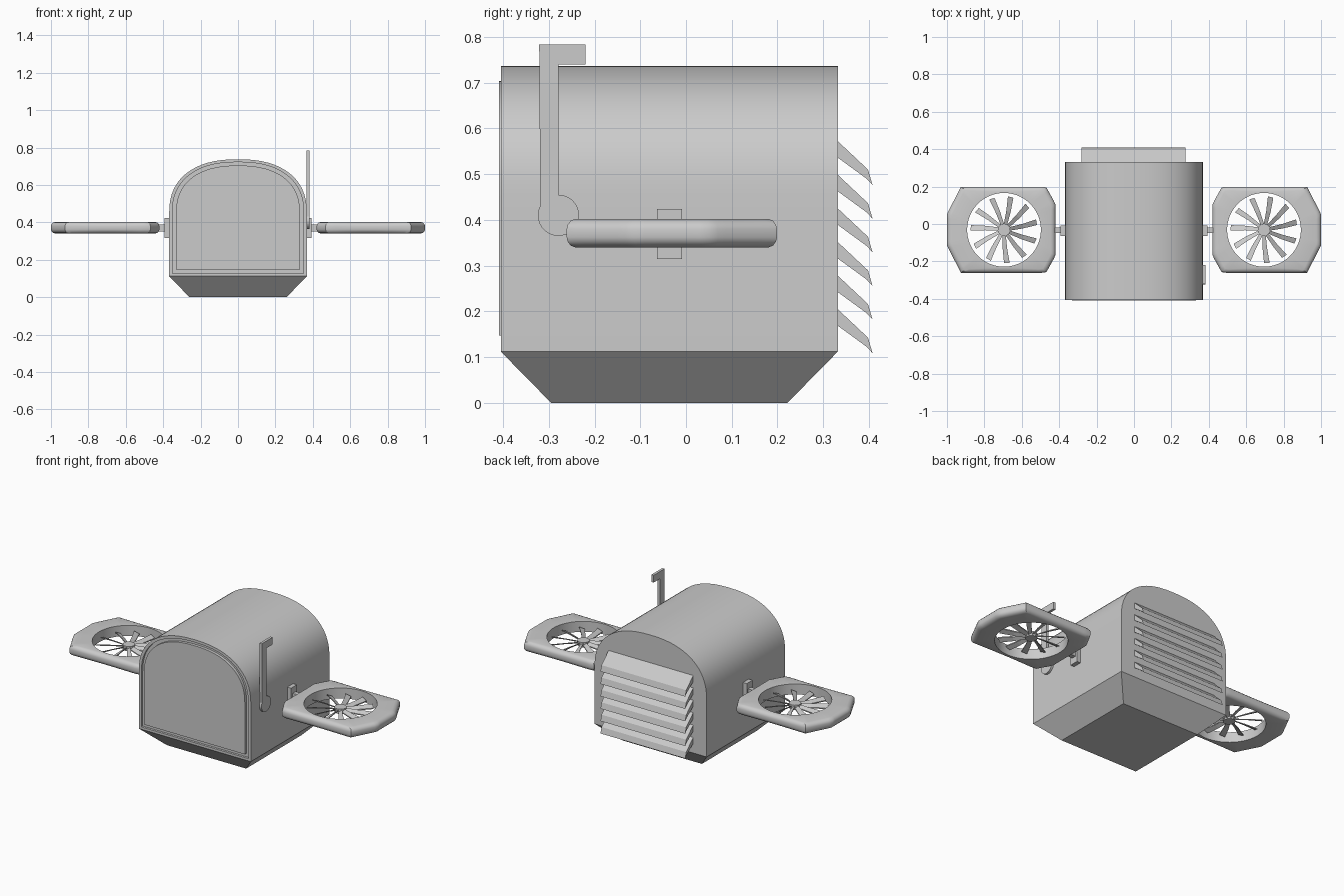
import bpy, bmesh
from math import sin, cos, pi, radians
from mathutils import Vector

if "Cube" in bpy.data.objects:
    bpy.data.objects.remove(bpy.data.objects["Cube"])


def finish(name, bm, smooth=False):
    bmesh.ops.recalc_face_normals(bm, faces=bm.faces)
    me = bpy.data.meshes.new(name)
    bm.to_mesh(me)
    bm.free()
    ob = bpy.data.objects.new(name, me)
    bpy.context.collection.objects.link(ob)
    if smooth:
        bpy.ops.object.select_all(action='DESELECT')
        ob.select_set(True)
        bpy.context.view_layer.objects.active = ob
        bpy.ops.object.shade_smooth_by_angle(angle=radians(32))
    return ob


def add_loft(bm, loops, cap=True, closed=False):
    rows = [[bm.verts.new(p) for p in lp] for lp in loops]
    n = len(rows[0])
    pairs = list(zip(rows, rows[1:])) + ([(rows[-1], rows[0])] if closed else [])
    for a, b in pairs:
        for i in range(n):
            j = (i + 1) % n
            bm.faces.new((a[i], a[j], b[j], b[i]))
    if cap:
        bm.faces.new(rows[0])
        bm.faces.new(rows[-1])


def loft(name, loops, smooth=False, **kw):
    bm = bmesh.new()
    add_loft(bm, loops, **kw)
    return finish(name, bm, smooth)


def box(name, x0, x1, y0, y1, z0, z1):
    return loft(name, [[(x0, y0, z), (x1, y0, z), (x1, y1, z), (x0, y1, z)] for z in (z0, z1)])


def arch(inset, y, bottom=0.112):
    # flat-bottomed arch with a squarish crown
    w, h, n = 0.368 - inset, 0.287 - inset * 0.9, 2 / 2.35
    pts = [(-w, y, bottom), (w, y, bottom)]
    for i in range(33):
        a = pi * i / 32
        c, s = cos(a), max(0, sin(a))
        pts.append((w * abs(c) ** n * (1 if c >= 0 else -1), y, 0.45 + h * s ** n))
    return pts


# Body with a raised rim and groove round the door
loft("body_shell", [arch(0, 0.332), arch(0, -0.405), arch(0.017, -0.405, 0.126),
                    arch(0.017, -0.392, 0.126)], smooth=True)
loft("front_door", [arch(0.037, -0.385, 0.147), arch(0.037, -0.409, 0.147)], smooth=True)

# Tapered base
loft("tapered_base", [[(-w, f, z), (w, f, z), (w, b, z), (-w, b, z)]
                      for w, f, b, z in ((0.26, -0.295, 0.222, 0), (0.368, -0.405, 0.332, 0.112))])

# Rear louvre slats
for k in range(6):
    z = 0.572 - 0.0735 * k
    prof = [(0.325, z), (0.332, z), (0.398, z - 0.062), (0.408, z - 0.096),
            (0.395, z - 0.082), (0.332, z - 0.036), (0.325, z - 0.036)]
    loft(f"louvre_{k + 1}", [[(x, y, zz) for y, zz in prof] for x in (-0.28, 0.276)])

# Signal flag: round pivot, pole and head in one outline
flag = [(-0.279 + 0.045 * cos(a), 0.41 + 0.045 * sin(a))
        for a in (radians(152 + 298 * i / 28) for i in range(29))]
flag += [(-0.279, 0.74), (-0.22, 0.74), (-0.22, 0.783), (-0.321, 0.783)]
loft("signal_flag", [[(x, y, z) for y, z in flag] for x in (0.366, 0.381)])

# Half-plane limits (angle, distance) of the eight-sided fan housing
SIDES = [(0, 0.305), (90, 0.23), (-90, 0.23), (180, 0.275),
         (27.3, 0.31), (-27.3, 0.31), (150.9, 0.308), (-150.9, 0.308)]
SECTION = [(0.026, 0.402), (0.012, 0.398), (0.003, 0.389), (0, 0.380),
           (0, 0.362), (0.003, 0.353), (0.012, 0.344), (0.026, 0.340)]
N = 96
CX, CY = 0.695, -0.031


def housing_radius(a):
    return min(d / cos(a - radians(t)) for t, d in SIDES if cos(a - radians(t)) > 0.05)


def polar(s, r, a, z):
    return (s * (CX + r * cos(a)), CY + r * sin(a), z)


for s, side in ((-1, "left"), (1, "right")):
    # Housing ring
    ang = [2 * pi * i / N for i in range(N)]
    loops = [[polar(s, 0.197, a, 0.402) for a in ang]]
    loops += [[polar(s, housing_radius(a) - d, a, z) for a in ang] for d, z in SECTION]
    loops += [[polar(s, 0.197, a, 0.340) for a in ang]]
    loft(f"fan_housing_{side}", loops, smooth=True, cap=False, closed=True)

    # Hub and pitched blades
    loft(f"fan_hub_{side}", [[polar(s, 0.033, 2 * pi * i / 24, z) for i in range(24)]
                             for z in (0.355, 0.383)], smooth=True)
    bm = bmesh.new()
    for k in range(11):
        rot = 2 * pi * k / 11 + 0.15
        d, t = Vector((cos(rot), sin(rot), 0)), Vector((-sin(rot), cos(rot), 0))
        rows = []
        for r, off, hw, pitch in ((0.025, 0, 0.009, 0.006), (0.1, 0.004, 0.012, 0.006),
                                  (0.178, 0.014, 0.015, 0.006)):
            row = []
            for e, dz in ((-1, -0.003), (1, -0.003), (1, 0.003), (-1, 0.003)):
                p = d * r + t * (off + e * hw)
                row.append((s * CX + p.x, CY + p.y, 0.369 + e * pitch + dz))
            rows.append(row)
        add_loft(bm, rows)
    finish(f"fan_blades_{side}", bm)

    # Side bracket and arm
    x = sorted((s * 0.36, s * 0.393))
    box(f"bracket_{side}", *x, -0.063, -0.009, 0.315, 0.424)
    x = sorted((s * 0.385, s * 0.43))
    box(f"arm_{side}", *x, -0.048, -0.02, 0.352, 0.388)
